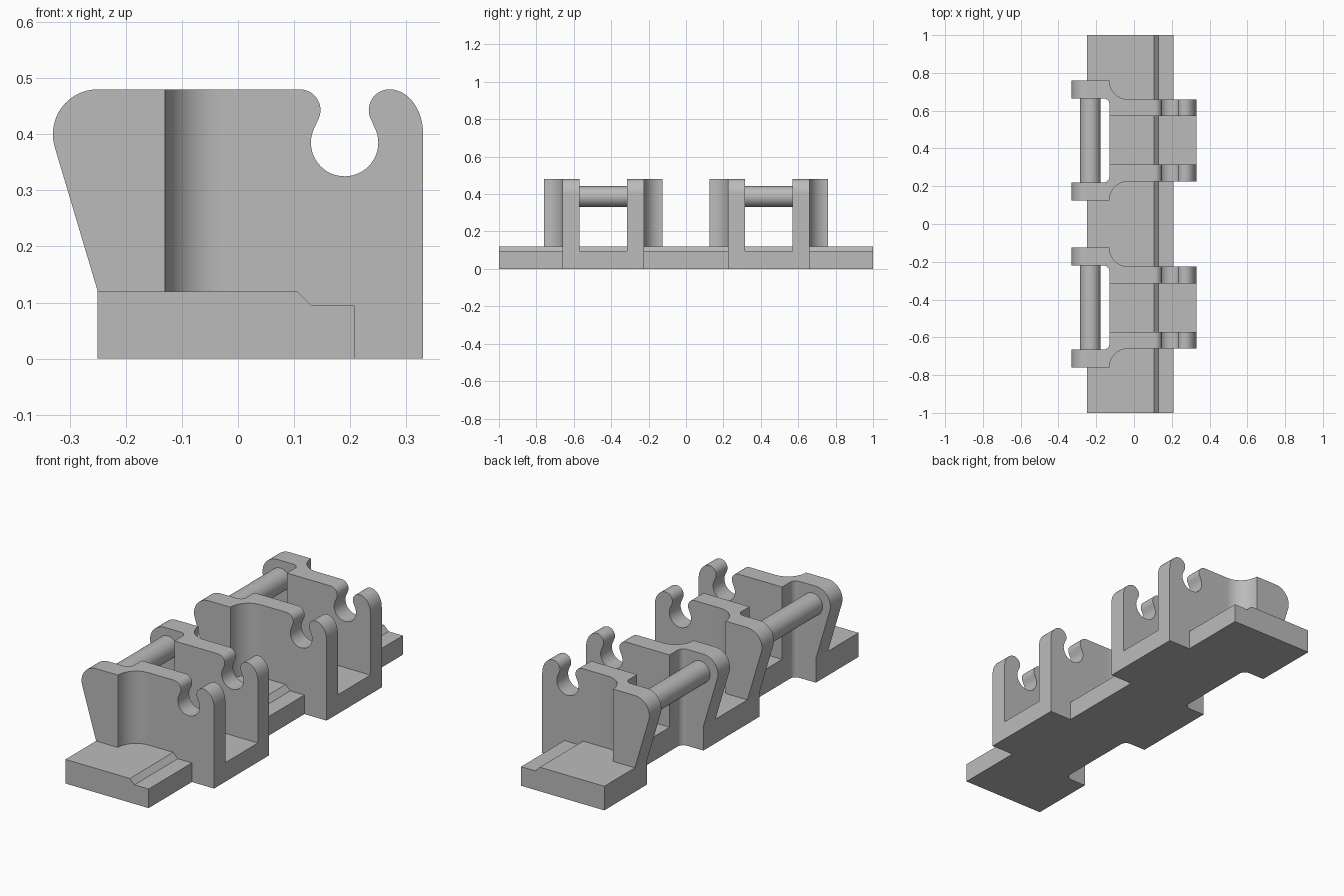
import bpy, bmesh
from math import cos, sin, radians
from mathutils import Vector

cube = bpy.data.objects.get("Cube")
if cube:
    bpy.data.objects.remove(cube)

GREY = (0.5, 0.5, 0.5, 1)
grey = bpy.data.materials.new("plain_grey")
grey.use_nodes = True
grey.diffuse_color = GREY
grey.node_tree.nodes["Principled BSDF"].inputs["Base Color"].default_value = GREY


def arc(cx, cy, rx, ry, a0, a1, n=16):
    """Points along an elliptical arc, angles in degrees."""
    steps = [radians(a0 + (a1 - a0) * i / n) for i in range(n + 1)]
    return [(cx + rx * cos(t), cy + ry * sin(t)) for t in steps]


def prism(name, pts, axis, lo, hi):
    """Extrude a 2D outline: axis 'y' takes (x, z) points, axis 'z' takes (x, y)."""
    bm = bmesh.new()
    place = (lambda u, v: (u, lo, v)) if axis == 'y' else (lambda u, v: (u, v, lo))
    face = bm.faces.new([bm.verts.new(place(u, v)) for u, v in pts])
    shift = Vector((0, hi - lo, 0)) if axis == 'y' else Vector((0, 0, hi - lo))
    new = bmesh.ops.extrude_face_region(bm, geom=[face])["geom"]
    bmesh.ops.translate(bm, vec=shift, verts=[g for g in new if isinstance(g, bmesh.types.BMVert)])
    bmesh.ops.recalc_face_normals(bm, faces=bm.faces)
    mesh = bpy.data.meshes.new(name)
    bm.to_mesh(mesh)
    bm.free()
    mesh.materials.append(grey)
    obj = bpy.data.objects.new(name, mesh)
    bpy.context.collection.objects.link(obj)
    return obj


def activate(obj):
    bpy.ops.object.select_all(action='DESELECT')
    obj.select_set(True)
    bpy.context.view_layer.objects.active = obj


def intersect(obj, other):
    activate(obj)
    mod = obj.modifiers.new("trim", 'BOOLEAN')
    mod.operation, mod.solver, mod.object = 'INTERSECT', 'EXACT', other
    bpy.ops.object.modifier_apply(modifier=mod.name)
    bpy.data.objects.remove(other)
    bpy.ops.object.shade_smooth_by_angle(angle=radians(30))


# Shared dimensions
MID = 0.4425                     # distance of each holder from the centre
OUT, INN = 0.317, 0.222          # flared arm faces, from the holder centre
WALL_OUT, WALL_IN = 0.217, 0.128  # straight wall faces
STEP, LEFT, RIGHT, EDGE = -0.13, -0.25, 0.33, 0.208
HIGH, LOW, TOP = 0.12, 0.095, 0.48
FILLET = 0.03

# Rounded inner corner where the arm turns into the wall
corner = arc(STEP - FILLET, INN - FILLET, FILLET, FILLET, 90, 0, 8)

# Base: stepped section trimmed to a plan with notches and projecting floors
section = [(LEFT, 0), (RIGHT, 0), (RIGHT, LOW), (0.13, LOW), (0.105, HIGH), (LEFT, HIGH)]
plan = [(LEFT, -1), (EDGE, -1)]
for c in (-MID, MID):
    plan += [(EDGE, c - WALL_IN), (RIGHT, c - WALL_IN), (RIGHT, c + WALL_IN), (EDGE, c + WALL_IN)]
plan += [(EDGE, 1), (LEFT, 1)]
for c in (MID, -MID):
    plan += [(LEFT, c + INN)] + [(x, c + y) for x, y in corner]
    plan += [(x, c - y) for x, y in reversed(corner)] + [(LEFT, c - INN)]
base = prism("base", section, 'y', -1, 1)
intersect(base, prism("base_plan", plan, 'z', -0.1, 0.3))

# Clip wall side outline: foot, hooked tip, open socket, lip and rounded shoulder
side = [(LEFT, HIGH), (0.09, HIGH), (0.09, 0.05), (EDGE, 0.05), (EDGE, 0), (RIGHT, 0)]
side += arc(0.27, 0.40, 0.06, 0.08, 0, 90)
side += arc(0.27, 0.443, 0.037, 0.037, 90, 210)[1:]
side += arc(0.19, 0.385, 0.06, 0.06, 30, -210, 32)
side += arc(0.11, 0.443, 0.037, 0.037, -30, 90)
side += arc(LEFT, 0.40, 0.08, 0.08, 90, 196)

# Clip wall plan: flared arm blending into the straight wall
wall_plan = [(-0.4, OUT)] + arc(-0.03, OUT, 0.1, OUT - WALL_OUT, 180, 270)
wall_plan += [(0.4, WALL_OUT), (0.4, WALL_IN), (STEP, WALL_IN)]
wall_plan += list(reversed(corner)) + [(-0.4, INN)]

for where, c in (("front", -MID), ("back", MID)):
    for end, s in (("front", -1), ("back", 1)):
        wall = prism(f"{where}_holder_{end}_wall", side, 'y', c - 0.4, c + 0.4)
        intersect(wall, prism("wall_plan", [(x, c + s * y) for x, y in wall_plan], 'z', -0.1, 0.6))
    # Crossbar joining the two arms
    bar = prism(f"{where}_crossbar", arc(-0.232, 0.387, 0.055, 0.055, 0, 350, 35), 'y', c - INN, c + INN)
    activate(bar)
    bpy.ops.object.shade_smooth_by_angle(angle=radians(30))
